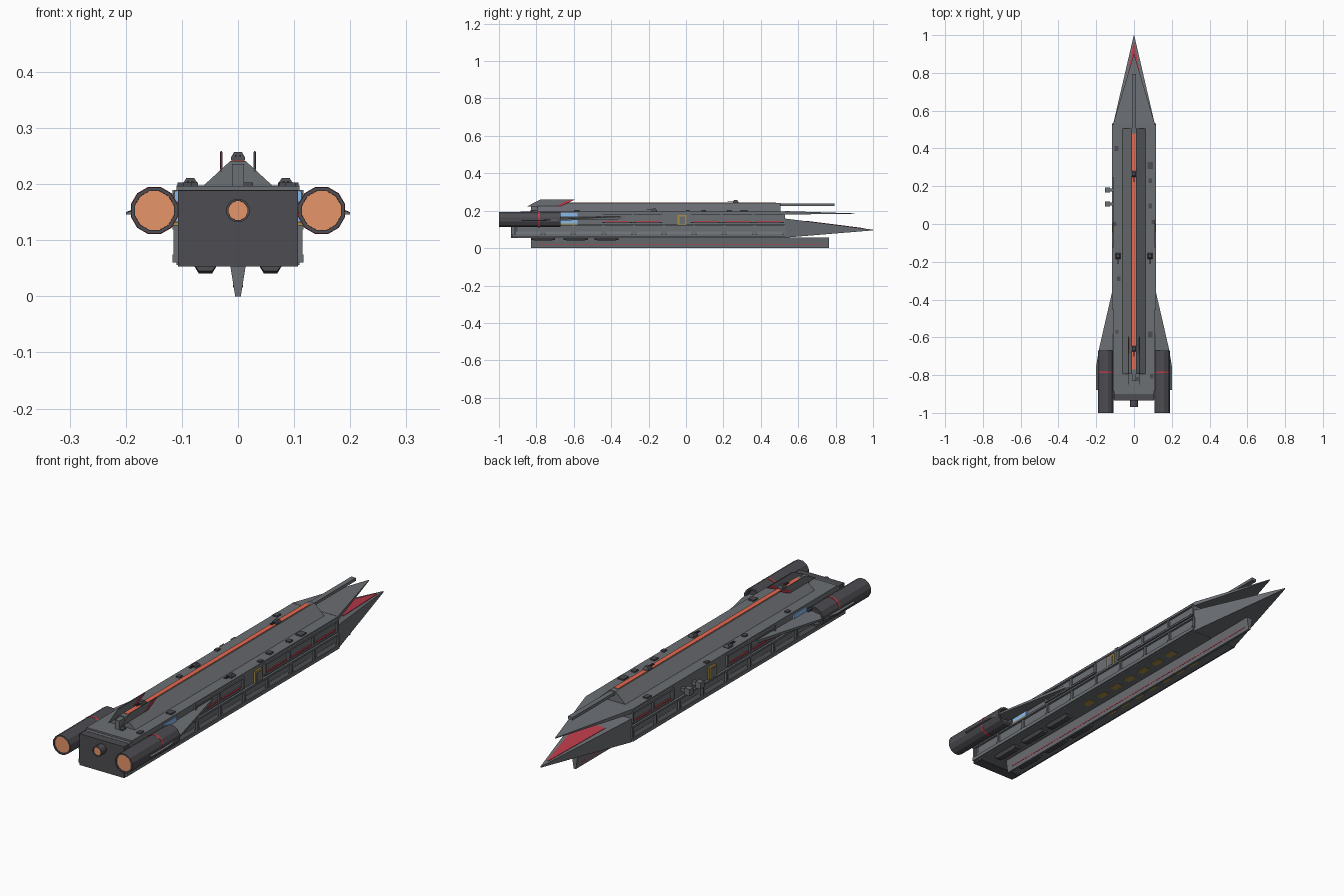
import bpy, bmesh, math
from mathutils import Matrix, Vector


def material(name, r, g, b):
    m = bpy.data.materials.new(name)
    m.diffuse_color = (r, g, b, 1)
    return m


HULL = material("hull_grey", 0.15, 0.16, 0.175)
DARK = material("dark_grey", 0.075, 0.075, 0.085)
RED = material("red_trim", 0.5, 0.045, 0.07)
STRIP = material("orange_red_strip", 0.8, 0.14, 0.08)
GLOW = material("engine_glow", 0.8, 0.3, 0.14)
BLUE = material("blue_window", 0.25, 0.5, 0.85)
GOLD = material("gold_trim", 0.4, 0.27, 0.06)


def finish(name, bm, mat):
    bmesh.ops.recalc_face_normals(bm, faces=bm.faces)
    me = bpy.data.meshes.new(name)
    bm.to_mesh(me)
    bm.free()
    me.materials.append(mat)
    ob = bpy.data.objects.new(name, me)
    bpy.context.collection.objects.link(ob)
    return ob


def boxes(name, items, mat):
    """items: (x0, x1, y0, y1, z0, z1) boxes in one object"""
    bm = bmesh.new()
    for x0, x1, y0, y1, z0, z1 in items:
        m = Matrix.Translation(((x0 + x1) / 2, (y0 + y1) / 2, (z0 + z1) / 2)) @ \
            Matrix.Diagonal((x1 - x0, y1 - y0, z1 - z0, 1))
        bmesh.ops.create_cube(bm, size=1, matrix=m)
    return finish(name, bm, mat)


def loft(name, rings, mat):
    """closed skin through rings with equal point counts"""
    bm = bmesh.new()
    vs = [[bm.verts.new(p) for p in ring] for ring in rings]
    n = len(rings[0])
    for a, b in zip(vs, vs[1:]):
        for i in range(n):
            bm.faces.new((a[i], a[(i + 1) % n], b[(i + 1) % n], b[i]))
    bm.faces.new(vs[0])
    bm.faces.new(vs[-1])
    return finish(name, bm, mat)


def rect(x, y, z0, z1):
    return [(-x, y, z0), (x, y, z0), (x, y, z1), (-x, y, z1)]


def trap(y, xb, zb, xt, zt, cx=0):
    return [(cx - xb, y, zb), (cx + xb, y, zb), (cx + xt, y, zt), (cx - xt, y, zt)]


def lathe(name, cx, cz, profile, mat, n=12):
    """rings of (y, radius) around the y axis"""
    return loft(name, [[(cx + r * math.cos(2 * math.pi * (i + 0.5) / n), y,
                         cz + r * math.sin(2 * math.pi * (i + 0.5) / n))
                        for i in range(n)] for y, r in profile], mat)


# main hull, deck and rear block
loft("main_hull", [rect(0.107, -0.9, 0.055, 0.19), rect(0.107, 0.53, 0.055, 0.19)], HULL)
loft("rear_block", [rect(0.107, -0.935, 0.053, 0.189), rect(0.107, -0.89, 0.053, 0.189)], DARK)
loft("deck_plate", [rect(0.11, -0.885, 0.188, 0.197), rect(0.11, 0.53, 0.188, 0.197)], HULL)

# split nose: long lower prong and thin upper prong
loft("lower_prong", [rect(0.11, 0.53, 0.056, 0.158), rect(0.001, 1.0, 0.095, 0.099)], HULL)
loft("upper_prong", [rect(0.11, 0.53, 0.18, 0.198), rect(0.001, 0.9, 0.183, 0.186)], HULL)


def prong_top(y):
    return 0.158 - (y - 0.53) * 0.059 / 0.47


loft("prong_red_panel", [rect(w, y, prong_top(y) - 0.002, prong_top(y) + 0.002)
                         for y, w in ((0.64, 0.06), (0.95, 0.004))], RED)

# ventral keel
loft("keel", [trap(y, 0.005, 0, 0.014, 0.056) for y in (-0.83, 0.765)], HULL)
boxes("keel_red_line", [(-0.0085, 0.0085, -0.8, 0.74, 0.016, 0.02)], RED)

# dorsal ridge with glowing strip and forward barrel
loft("dorsal_ridge", [trap(y, 0.063, 0.196, 0.014, 0.241) for y in (-0.795, 0.505)], HULL)
boxes("ridge_strip", [(-0.01, 0.01, -0.77, 0.48, 0.239, 0.243)], STRIP)
boxes("ridge_barrel", [(-0.011, 0.011, 0.5, 0.795, 0.225, 0.238)], HULL)
boxes("ridge_tail", [(-0.011, 0.011, -0.83, -0.79, 0.196, 0.236)], HULL)


# side framing: rails, ribs, coloured sills, doors
lower_ribs = [-0.925 + 0.1615 * i for i in range(10)]
groups = [(-0.45, -0.285, -0.125), (0.025, 0.19, 0.36, 0.525)]
for s, side in ((1, "right"), (-1, "left")):
    def sx(a, b):
        return (min(s * a, s * b), max(s * a, s * b))
    ri = sx(0.1, 0.117)
    rails = [(*ri, -0.93, 0.53, 0.119, 0.127), (*ri, -0.93, 0.53, 0.06, 0.075)]
    ribs = [(*sx(0.1, 0.115), y - 0.005, y + 0.005, 0.07, 0.122) for y in lower_ribs]
    sills = []
    grp = groups if s > 0 else [groups[0], (0.25, 0.385, 0.525)]
    for g in grp:
        rails += [(*ri, g[0], g[-1], 0.18, 0.19), (*ri, g[0], g[-1], 0.134, 0.141)]
        ribs += [(*sx(0.1, 0.115), y - 0.005, y + 0.005, 0.138, 0.184) for y in g]
        sills += [(*sx(0.1, 0.113), a + 0.015, b - 0.015, 0.141, 0.146) for a, b in zip(g, g[1:])]
    boxes(side + "_rails", rails, HULL)
    boxes(side + "_ribs", ribs, HULL)
    boxes(side + "_red_sills", sills, RED)
    # sloping sill panels of the lower bays
    for i, (a, b) in enumerate(zip(lower_ribs, lower_ribs[1:])):
        loft(f"{side}_bay_{i}", [[(s * 0.1, y, 0.072), (s * 0.115, y, 0.072),
                                  (s * 0.108, y, 0.09), (s * 0.1, y, 0.09)]
                                 for y in (a + 0.015, b - 0.015)], HULL)
    boxes(side + "_door_frame", [(*sx(0.1, 0.115), -0.045, 0.003, 0.122, 0.178)], GOLD)
    boxes(side + "_door", [(*sx(0.1, 0.117), -0.036, -0.006, 0.128, 0.17)], HULL)
    boxes(side + "_blue_windows", [(*sx(0.1, 0.113), -0.67, -0.58, 0.168, 0.188),
                                   (*sx(0.1, 0.113), -0.67, -0.58, 0.133, 0.156)], BLUE)
    boxes(side + "_gold_sill", [(*sx(0.1, 0.115), -0.67, -0.58, 0.126, 0.132)], GOLD)

    # swept wing
    plan = [(0.1, -0.29), (0.185, -0.66), (0.2, -0.75), (0.2, -0.88), (0.1, -0.88)]
    th = [0.007, 0.004, 0.002, 0.002, 0.008]
    zc = [0.163, 0.152, 0.148, 0.148, 0.158]
    loft(side + "_wing", [[(s * x, y, z + k * t) for (x, y), z, t in zip(plan, zc, th)]
                          for k in (-1, 1)], HULL)

    # engine nacelle, glow and band
    ex, ez = s * 0.149, 0.153
    lathe(side + "_engine", ex, ez, [(-0.985, 0.035), (-1.0, 0.036), (-1.0, 0.0425), (-0.67, 0.0425),
                                     (-0.67, 0.034), (-0.69, 0.03)], DARK)
    lathe(side + "_engine_glow", ex, ez, [(-0.996, 0.0362), (-0.98, 0.0362)], GLOW)
    lathe(side + "_engine_band", ex, ez, [(-0.79, 0.0435), (-0.78, 0.0435)], RED)

    # tail fins on the ridge
    fin = [(-0.85, 0.223), (-0.78, 0.259), (-0.595, 0.259), (-0.67, 0.223)]
    loft(side + "_tail_fin", [[(s * 0.03 + d, y, z) for y, z in fin] for d in (-0.0015, 0.0015)], HULL)
    tip = [(-0.69, 0.226), (-0.63, 0.257), (-0.6, 0.257), (-0.665, 0.226)]
    loft(side + "_fin_stripe", [[(s * 0.03 + d, y, z) for y, z in tip] for d in (-0.0025, 0.0025)], RED)

    # belly pods and belly lights
    for i, y in enumerate((-0.765, -0.59, -0.425)):
        loft(f"{side}_belly_pod_{i}", [trap(y - 0.065, 0.012, 0.045, 0.02, 0.056, s * 0.058),
                                      trap(y - 0.045, 0.012, 0.041, 0.021, 0.056, s * 0.058),
                                      trap(y + 0.045, 0.012, 0.041, 0.021, 0.056, s * 0.058),
                                      trap(y + 0.065, 0.012, 0.045, 0.02, 0.056, s * 0.058)], DARK)
    boxes(side + "_belly_lights", [(*sx(0.045, 0.075), -0.25 + 0.09 * i, -0.2 + 0.09 * i, 0.053, 0.057)
                                   for i in range(7)], GOLD)

# central nozzle
lathe("centre_nozzle", 0, 0.153, [(-0.96, 0.017), (-0.97, 0.0175), (-0.97, 0.0215), (-0.92, 0.0215)], DARK)
lathe("centre_glow", 0, 0.153, [(-0.967, 0.0177), (-0.955, 0.0177)], GLOW)


# turrets with twin barrels
def turret(name, x, y, z):
    loft(name, [[(x + a * w, y + b * w * 1.2, h) for a, b in ((-1, -1), (1, -1), (1, 1), (-1, 1))]
                for w, h in ((0.013, z), (0.012, z + 0.007), (0.007, z + 0.015))], DARK)
    boxes(name + "_barrels", [(x + d - 0.0015, x + d + 0.0015, y - 0.042, y, z + 0.007, z + 0.01)
                              for d in (-0.004, 0.004)], DARK)


for i, t in enumerate([(0.085, -0.17, 0.196), (-0.085, -0.17, 0.196), (0, 0.265, 0.242), (0, -0.66, 0.242)]):
    turret(f"turret_{i}", *t)

# deck hatches and boxes
spots = [(-0.093, 0.4, 0.014), (0.086, 0.31, 0.018), (0.086, 0.23, 0.012), (0.086, 0.095, 0.013),
         (0.1, 0.01, 0.01), (-0.1, 0.0, 0.01), (-0.08, -0.29, 0.011), (-0.09, -0.57, 0.01),
         (0.086, -0.585, 0.015), (0.093, -0.805, 0.012), (0.018, -0.82, 0.011)]
boxes("deck_boxes", [(x - r * 0.8, x + r * 0.8, y - r, y + r, 0.195, 0.203) for x, y, r in spots], DARK)

# docking pods on the left side
for i, y in enumerate((0.18, 0.105)):
    boxes(f"docking_pod_{i}", [(-0.135, -0.1, y - 0.008, y + 0.008, 0.145, 0.161),
                               (-0.153, -0.128, y - 0.013, y + 0.013, 0.139, 0.167)], HULL)
